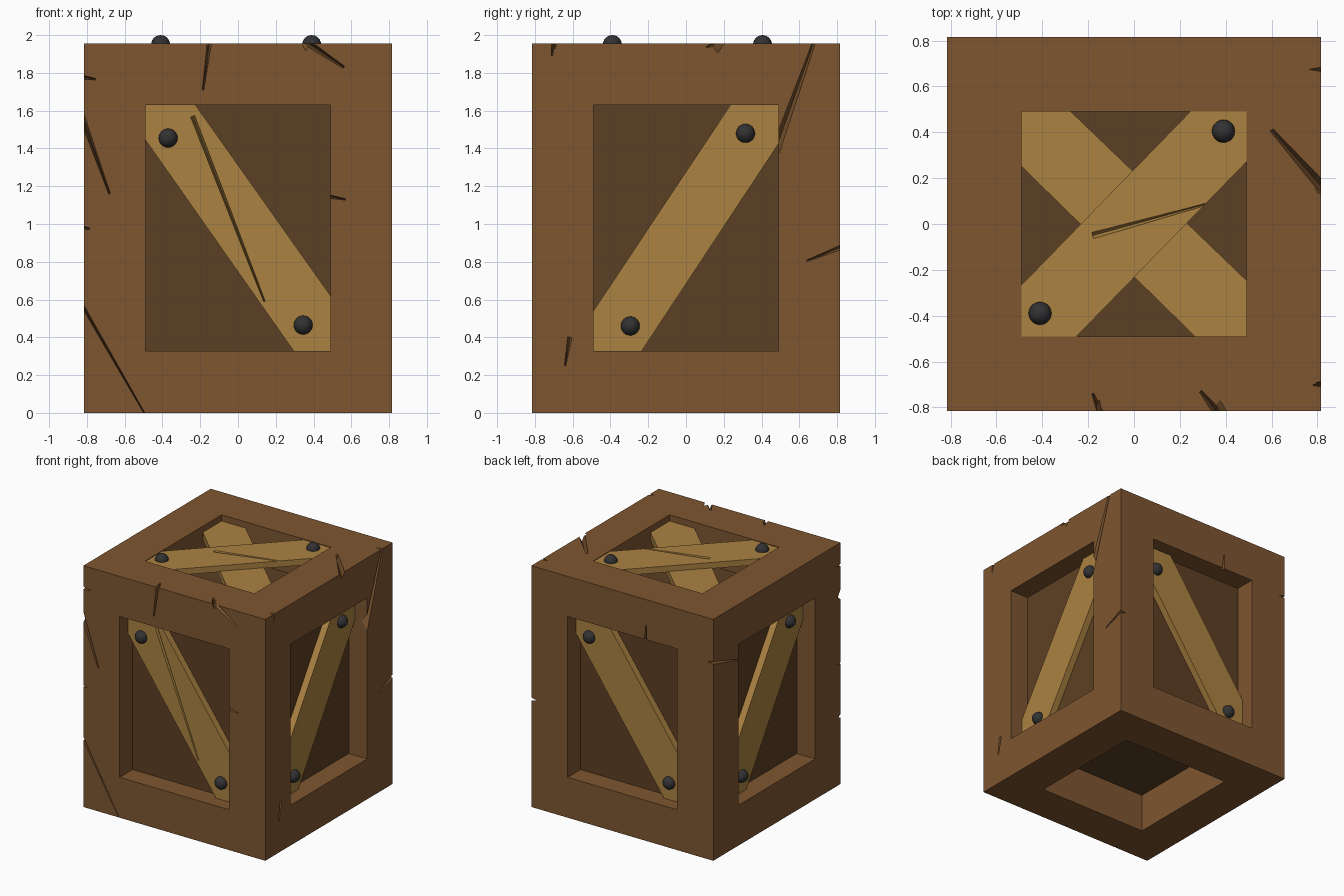
import bpy, bmesh
from itertools import product
from mathutils import Vector

if "Cube" in bpy.data.objects:
    bpy.data.objects.remove(bpy.data.objects["Cube"])

R, H, W = 0.815, 1.955, 0.49          # half width, frame height, half window
Z0, Z1 = 0.327, 1.63                  # side window bottom and top


def material(name, rgb):
    m = bpy.data.materials.new(name)
    m.diffuse_color = (*rgb, 1)
    m.use_nodes = True
    m.node_tree.nodes["Principled BSDF"].inputs["Base Color"].default_value = m.diffuse_color
    return m


FRAME = material("frame_wood", (0.21, 0.093, 0.03))
PLANK = material("plank_wood", (0.41, 0.225, 0.053))
PANEL = material("panel_wood", (0.108, 0.05, 0.017))
IRON = material("iron", (0.032, 0.032, 0.034))

# Face coordinates (u, v, depth below the face) to world space
FACES = {
    "front": lambda u, v, d: Vector((u, -R + d, v)),
    "back": lambda u, v, d: Vector((u, R - d, v)),
    "right": lambda u, v, d: Vector((R - d, u, v)),
    "left": lambda u, v, d: Vector((-R + d, u, v)),
    "top": lambda u, v, d: Vector((u, v, H - d)),
}


def finish(bm, name, mat=None):
    bmesh.ops.recalc_face_normals(bm, faces=bm.faces)
    me = bpy.data.meshes.new(name)
    bm.to_mesh(me)
    bm.free()
    ob = bpy.data.objects.new(name, me)
    bpy.context.collection.objects.link(ob)
    if mat:
        me.materials.append(mat)
    return ob


def prism(bm, ring_a, ring_b):
    a = [bm.verts.new(p) for p in ring_a]
    b = [bm.verts.new(p) for p in ring_b]
    bm.faces.new(a)
    bm.faces.new(b[::-1])
    for i in range(len(a)):
        j = (i + 1) % len(a)
        bm.faces.new((a[i], a[j], b[j], b[i]))


def volume(me):
    bm = bmesh.new()
    bm.from_mesh(me)
    v = bm.calc_volume()
    bm.free()
    return v


def crack(ob, face, u1, v1, u2, v2, w, d, base=0.0):
    """Cut a tapered V groove; keep the cut only if the solid stays sound."""
    bm = bmesh.new()
    a, b = Vector((u1, v1)), Vector((u2, v2))
    t = (b - a).normalized()
    n = Vector((-t.y, t.x)) * w / 2
    rings = []
    for p, k in ((a, 1.0), (b, 0.35)):
        pts = [(p + n * k, -0.003), (p - n * k, -0.003), (p, d)]
        rings.append([FACES[face](q.x, q.y, base + h) for q, h in pts])
    prism(bm, *rings)
    cutter = finish(bm, "crack_cutter")
    before = volume(ob.data)
    for solver in ('EXACT', 'MANIFOLD'):
        m = ob.modifiers.new("crack", 'BOOLEAN')
        m.operation, m.solver, m.object = 'DIFFERENCE', solver, cutter
        bpy.context.view_layer.update()
        deps = bpy.context.evaluated_depsgraph_get()
        me = bpy.data.meshes.new_from_object(ob.evaluated_get(deps))
        ob.modifiers.remove(m)
        if 0.93 * before < volume(me) < before:
            ob.data = me
            break
    bpy.data.objects.remove(cutter)


def plank(name, face, outline, top, bottom, su=1):
    bm = bmesh.new()
    prism(bm, *[[FACES[face](u * su, v, d) for u, v in outline] for d in (top, bottom)])
    return finish(bm, name, PLANK)


def bolt(name, face, u, v, d):
    bpy.ops.mesh.primitive_uv_sphere_add(segments=20, ring_count=12, radius=0.05,
                                         location=FACES[face](u, v, d))
    ob = bpy.context.object
    ob.name = name
    ob.data.materials.append(IRON)
    bpy.ops.object.shade_smooth()


# Outer frame: the twelve edge beams of a 3x3x3 grid, joined as one shell
xs, zs = (-R, -W, W, R), (0, Z0, Z1, H)
solid = {c for c in product(range(3), repeat=3) if c.count(1) <= 1}
bm = bmesh.new()
verts = {g: bm.verts.new((xs[g[0]], xs[g[1]], zs[g[2]])) for g in product(range(4), repeat=3)}
for c in solid:
    for axis, side in product(range(3), (0, 1)):
        nb = list(c)
        nb[axis] += 2 * side - 1
        if tuple(nb) in solid:
            continue
        ring = []
        for p, q in ((0, 0), (1, 0), (1, 1), (0, 1)):
            g = list(c)
            g[axis] += side
            g[(axis + 1) % 3] += p
            g[(axis + 2) % 3] += q
            ring.append(verts[tuple(g)])
        bm.faces.new(ring if side else ring[::-1])
frame = finish(bm, "crate_frame", FRAME)

for args in [
    ("front", -0.83, 1.778, -0.755, 1.767, 0.025, 0.05),
    ("front", -0.83, 1.58, -0.68, 1.16, 0.03, 0.05),
    ("front", -0.83, 0.982, -0.785, 0.975, 0.02, 0.04),
    ("front", -0.83, 0.58, -0.485, -0.02, 0.016, 0.04),
    ("front", -0.15, 1.97, -0.185, 1.71, 0.025, 0.05),
    ("front", 0.33, 1.985, 0.56, 1.83, 0.04, 0.05),
    ("front", 0.47, 1.148, 0.57, 1.13, 0.022, 0.04),
    ("right", -0.70, 1.97, -0.71, 1.89, 0.02, 0.04),
    ("right", 0.18, 1.968, 0.11, 1.935, 0.03, 0.03),
    ("right", 0.47, 1.38, 0.68, 1.97, 0.05, 0.05),
    ("right", 0.83, 0.88, 0.64, 0.805, 0.025, 0.05),
    ("right", -0.615, 0.40, -0.64, 0.25, 0.025, 0.04),
    ("back", -0.205, 1.61, -0.215, 1.75, 0.022, 0.05),
    ("left", 0.83, 1.605, 0.47, 1.50, 0.022, 0.05),
    ("top", 0.83, 0.15, 0.60, 0.41, 0.05, 0.05),
    ("top", -0.145, -0.83, -0.18, -0.74, 0.03, 0.04),
    ("top", 0.37, -0.83, 0.29, -0.73, 0.04, 0.04),
    ("top", 0.83, -0.69, 0.795, -0.695, 0.015, 0.03),
]:
    crack(frame, *args)

# Inner box that shows as dark panels behind the windows
bm = bmesh.new()
ring = [(-0.65, -0.65), (0.65, -0.65), (0.65, 0.65), (-0.65, 0.65)]
prism(bm, *[[(x, y, z) for x, y in ring] for z in (0.312, 1.643)])
finish(bm, "inner_panels", PANEL)

# Diagonal planks trimmed to the windows, one per side
DEPTH = 0.11
fall = [(-W, Z1), (-0.225, Z1), (W, 0.62), (W, Z0), (0.295, Z0), (-W, 1.445)]
rise = [(W, Z1), (0.235, Z1), (-W, 0.54), (-W, Z0), (-0.235, Z0), (W, 1.425)]
fall_bolts = [(-0.37, 1.455), (0.345, 0.465)]
rise_bolts = [(0.315, 1.48), (-0.295, 0.46)]
for face, outline, su, bolts in [("front", fall, 1, fall_bolts), ("back", fall, -1, fall_bolts),
                                 ("right", rise, 1, rise_bolts), ("left", rise, -1, rise_bolts)]:
    ob = plank(face + "_plank", face, outline, DEPTH, 0.168, su)
    if face == "front":
        crack(ob, "front", -0.24, 1.57, 0.14, 0.59, 0.026, 0.03, DEPTH)
    for i, (u, v) in enumerate(bolts):
        bolt(f"{face}_bolt_{i + 1}", face, u * su, v, DEPTH)

# Crossed planks on the top, one resting on the other
over = [(-W, -W), (-0.25, -W), (W, 0.27), (W, W), (0.245, W), (-W, -0.265)]
under = [(-W, W), (-0.275, W), (W, -0.245), (W, -W), (0.265, -W), (-W, 0.25)]
upper = plank("top_plank_upper", "top", over, 0.005, 0.055)
plank("top_plank_lower", "top", under, 0.05, 0.11)
crack(upper, "top", -0.18, -0.05, 0.31, 0.085, 0.03, 0.03, 0.005)
for i, (u, v) in enumerate([(0.39, 0.405), (-0.41, -0.39)]):
    bolt(f"top_bolt_{i + 1}", "top", u, v, 0.005)
